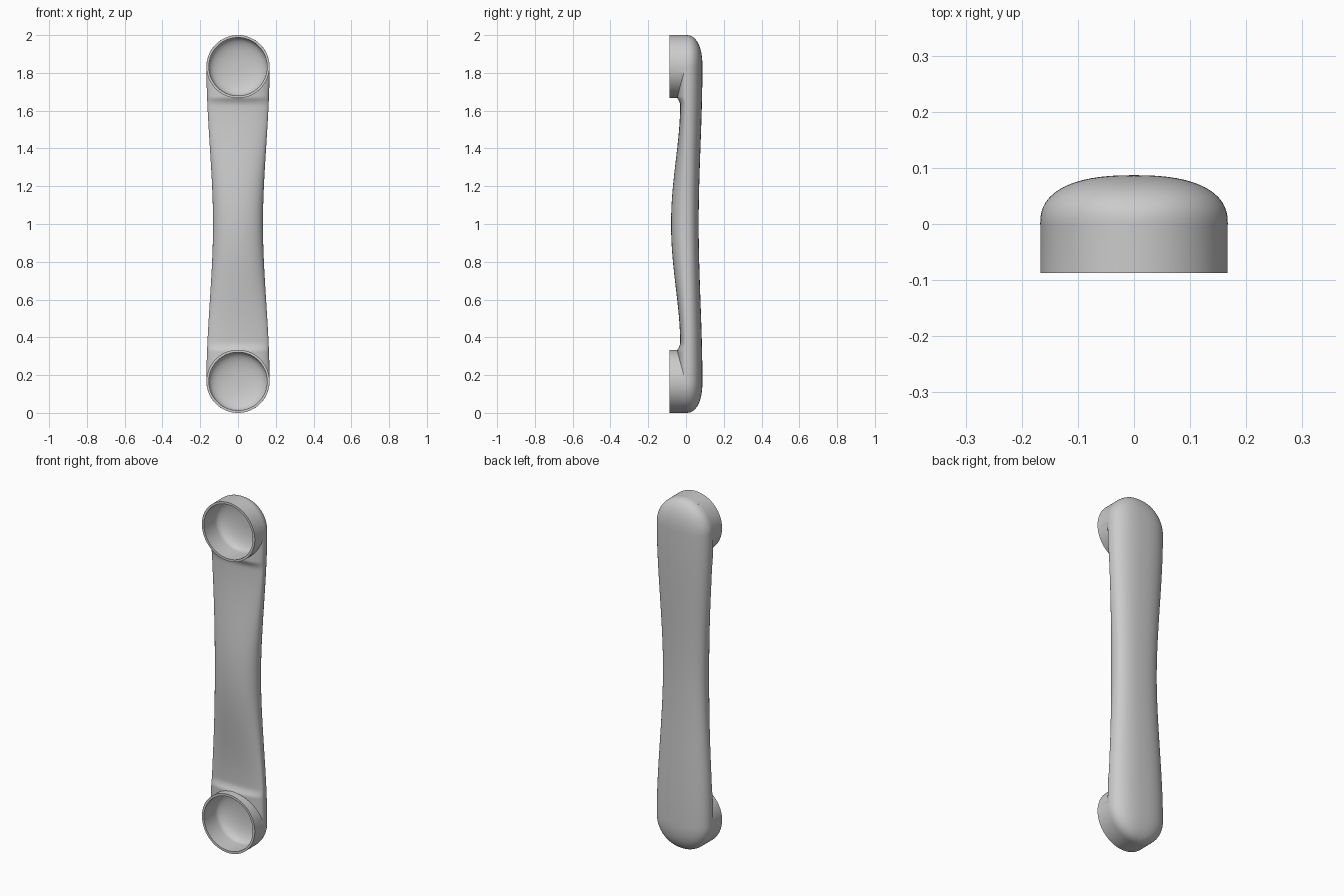
import bpy, bmesh, math

if "Cube" in bpy.data.objects:
    bpy.data.objects.remove(bpy.data.objects["Cube"])

R, ZC, SEG = 0.167, 0.833, 64


def smooth(t):
    t = max(0.0, min(1.0, t))
    return t * t * (3 - 2 * t)


def make_object(name, bm):
    bmesh.ops.remove_doubles(bm, verts=bm.verts, dist=1e-6)
    bmesh.ops.recalc_face_normals(bm, faces=bm.faces)
    me = bpy.data.meshes.new(name)
    bm.to_mesh(me)
    bm.free()
    ob = bpy.data.objects.new(name, me)
    bpy.context.collection.objects.link(ob)
    return ob


def bridge(bm, rings):
    for a, b in zip(rings, rings[1:]):
        n = len(a)
        for i in range(n):
            j = (i + 1) % n
            bm.faces.new((a[i], a[j], b[j], b[i]))
    bm.faces.new(rings[0])
    bm.faces.new(rings[-1])


def section(u):
    """Half width, back depth and front depth at distance u from mid height."""
    if u <= ZC:
        w = 0.132 + (R + 0.0002 - 0.132) * smooth(u / ZC)
        back = 0.067 + 0.02 * smooth(u / ZC)
        front = 0.079 - 0.048 * smooth(u / 0.63) ** 1.1
        if u > 0.625:
            front += 0.016 * min(1, (u - 0.625) / 0.042) ** 2
        return w, back, front
    t = min(1, (u - ZC) / R)
    k = max(0.0, 1 - t ** 2.3) ** (1 / 2.3)
    return (R + 0.0002) * math.sqrt(max(0, 1 - t * t)), 0.087 * k, 0.047 * k


def spow(v, p):
    return math.copysign(abs(v) ** p, v)


# grip body lofted along z
half = [i * 0.6 / 16 for i in range(16)] + [0.6 + i * (ZC - 0.6) / 24 for i in range(24)]
half += [ZC + R * math.sin(i * math.pi / 2 / 24) for i in range(24)]
half.append(ZC + R * math.sin(math.radians(89.5)))
levels = [-u for u in reversed(half[1:])] + half
bm = bmesh.new()
rings = []
for s in levels:
    w, back, front = section(abs(s))
    ring = []
    for i in range(SEG):
        a = 2 * math.pi * i / SEG
        c, d = math.cos(a), math.sin(a)
        n = 2 / 2.45 if d >= 0 else 2 / 2.2
        ring.append(bm.verts.new((w * spow(c, n), (back if d >= 0 else front) * spow(d, n), 1 + s)))
    rings.append(ring)
bridge(bm, rings)
body = make_object("handle_body", bm)


# lathe around a y axis at height z
def lathe(name, profile, z):
    bm = bmesh.new()
    n = 96
    rings = [[bm.verts.new((r * math.cos(2 * math.pi * i / n), y,
                            z + r * math.sin(2 * math.pi * i / n))) for i in range(n)]
             for r, y in profile]
    bridge(bm, rings)
    return make_object(name, bm)


def apply_boolean(tool, op):
    m = body.modifiers.new(op, 'BOOLEAN')
    m.operation, m.object, m.solver = op, tool, 'EXACT'
    bpy.context.view_layer.objects.active = body
    bpy.ops.object.modifier_apply(modifier=m.name)
    bpy.data.objects.remove(tool)


# round mounting cups, then their hollow insides
centres = (1 - ZC, 1 + ZC)
for z in centres:
    apply_boolean(lathe("cup_wall", [(R, -0.087), (R, 0.003)], z), 'UNION')
r = 0.154
hollow = [(r, -0.12), (r, 0.01)]
for i in range(1, 12):
    a = math.pi / 2 * i / 12
    hollow.append((r * math.cos(a) ** 0.85, 0.01 + 0.06 * math.sin(a) ** 0.85))
for z in centres:
    apply_boolean(lathe("cup_hollow", hollow, z), 'DIFFERENCE')

body.select_set(True)
bpy.context.view_layer.objects.active = body
bpy.ops.object.shade_smooth_by_angle(angle=math.radians(35))
